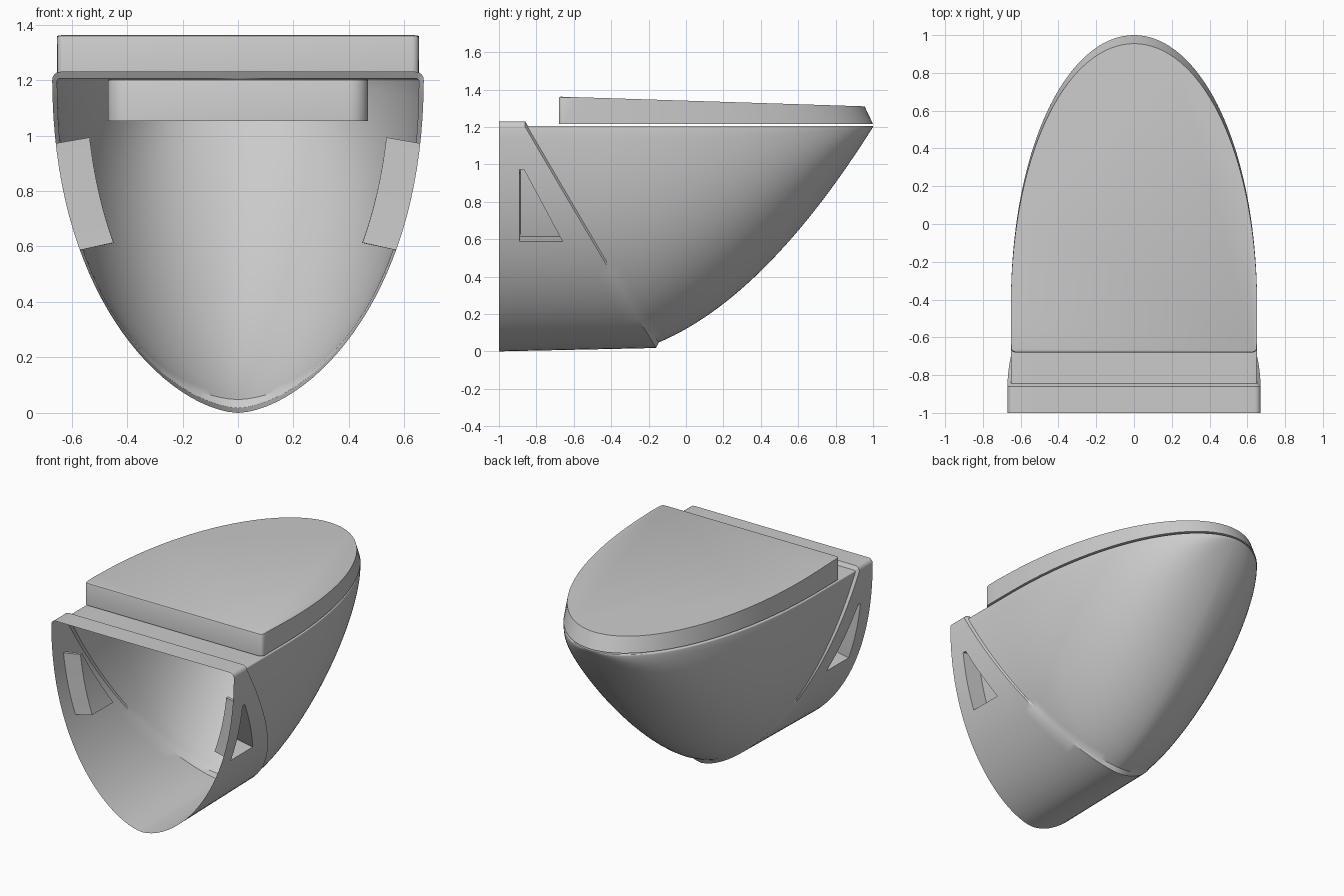
import bpy, bmesh, math
from mathutils import Vector

if "Cube" in bpy.data.objects:
    bpy.data.objects.remove(bpy.data.objects["Cube"])


def finish(bm, name, angle=32):
    bmesh.ops.remove_doubles(bm, verts=bm.verts, dist=1e-4)
    bmesh.ops.recalc_face_normals(bm, faces=bm.faces)
    me = bpy.data.meshes.new(name)
    bm.to_mesh(me)
    bm.free()
    ob = bpy.data.objects.new(name, me)
    bpy.context.collection.objects.link(ob)
    bpy.ops.object.select_all(action='DESELECT')
    ob.select_set(True)
    bpy.context.view_layer.objects.active = ob
    bpy.ops.object.shade_smooth_by_angle(angle=math.radians(angle))
    return ob


def half_width(y):
    """Plan outline shared by the bowl top and the lid."""
    d = min(max((y + 0.45) / 1.45, 0), 1)
    return 0.652 * math.sqrt(1 - d ** 2.1)


def keel(y):
    """Height of the lowest line of the bowl."""
    if y < -0.16:
        return 0.042 * math.exp((y + 0.16) * 9.7)
    return 0.12 + 0.571 * y + 0.509 * y * y


def section_x(t):
    return (1 - (1 - min(max(t, 0), 1)) ** 2.2) ** (1 / 1.7)


# Half section: (height fraction, corner angle, deck fraction)
SECTION = [((k / 30) ** 1.7, 0, 1) for k in range(31)]
SECTION += [(1, a * math.pi / 8, 1) for a in range(1, 5)]
SECTION += [(1, math.pi / 2, 1 - k / 6) for k in range(1, 7)]


def place(key, w, y, low, high, r):
    t, a, f = key
    h = max(high - low, 1e-6)
    r = min(r, 0.2 * w, 0.3 * h)
    x = (w * section_x(t * (1 - r / h)) - r + r * math.cos(a)) * f
    return Vector((max(x, 0), y, low + (h - r) * t + r * math.sin(a)))


def split_y(key):
    """Slanted step between the rear collar and the bowl."""
    return -0.16 - 0.70 * key[0]


# Bowl shell: rear collar rows, then bowl rows running to the tip
rows = []
for j in range(9):
    row = []
    for key in SECTION:
        y = -1 + (split_y(key) + 1) * j / 8
        row.append(place(key, 0.67, y, 0.018 * (y + 1) / 0.84, 1.23, 0.03))
    rows.append(row)
for j in range(45):
    row = []
    for key in SECTION:
        y0 = split_y(key) + 0.015
        y = y0 + (1 - y0) * math.sin(j / 44 * math.pi / 2)
        row.append(place(key, half_width(y), y, keel(y), 1.205, 0.008))
    rows.append(row)

bm = bmesh.new()
rings = []
for row in rows:
    full = row + [Vector((-p.x, p.y, p.z)) for p in row[-2:0:-1]]
    rings.append([bm.verts.new(p) for p in full])
for a, b in zip(rings, rings[1:]):
    n = len(a)
    for i in range(n):
        bm.faces.new((a[i], a[(i + 1) % n], b[(i + 1) % n], b[i]))
bmesh.ops.remove_doubles(bm, verts=bm.verts, dist=1e-4)

# Triangular side pockets: cut the outline, then push it inward
cuts = [((0, -0.89, 0.8), (0, -1, 0)), ((0, -0.8, 0.587), (0, 0, -1)),
        ((0, -0.66, 0.587), (0, 0.383, 0.205)), ((0, -0.87, 0.972), (0, 0, 1))]
for co, no in cuts:
    faces = [f for f in bm.faces if abs(f.calc_center_median().x) > 0.4
             and f.calc_center_median().y < -0.5
             and 0.45 < f.calc_center_median().z < 1.1]
    geom = set(faces)
    for f in faces:
        geom.update(f.edges)
        geom.update(f.verts)
    bmesh.ops.bisect_plane(bm, geom=list(geom), dist=1e-5, plane_co=co, plane_no=no)


def inside(f):
    c = f.calc_center_median()
    return abs(c.x) > 0.4 and all((c - Vector(co)).dot(Vector(no)) < 0 for co, no in cuts)


pocket = [f for f in bm.faces if inside(f)]
bmesh.ops.inset_region(bm, faces=pocket, thickness=0.004, use_boundary=True)
for v in {v for f in pocket for v in f.verts}:
    v.co += Vector((-0.122 if v.co.x > 0 else 0.122, 0, 0.024))
finish(bm, "bowl_shell")


def slab(name, back, front, sx, bottom, top_back, top_front, lean, corner):
    """Closed slab with a flat back and the rounded plan of the bowl."""
    bm = bmesh.new()
    half = []
    for k in range(4):
        a = k / 4 * math.pi / 2
        half.append((corner * (1 - math.sin(a)), corner * (1 - math.cos(a))))
    half = [(-i, back + j) for j, i in [(c[1], c[0]) for c in half]]
    pts = []
    w0 = half_width(-0.68) * sx
    for k in range(5):
        a = k / 4 * math.pi / 2
        pts.append((w0 - corner + corner * math.sin(a), back + corner - corner * math.cos(a)))
    start = back + corner
    for k in range(1, 37):
        s = math.sin(k / 36 * math.pi / 2)
        y = start + (front - start) * s
        plan = -0.68 + 1.68 * (y - back) / (front - back)
        pts.append((half_width(plan) * sx, y))
    pts += [(-x, y) for x, y in pts[-2::-1]]
    low = [bm.verts.new((x, y, bottom)) for x, y in pts]
    high = []
    for x, y in pts:
        f = (y - back) / (front - back)
        high.append(bm.verts.new((x, y - lean * f, top_back + (top_front - top_back) * f)))
    n = len(pts)
    for i in range(n):
        bm.faces.new((low[i], low[(i + 1) % n], high[(i + 1) % n], high[i]))
    bm.faces.new(low[::-1])
    rim = bm.faces.new(high)
    bmesh.ops.bevel(bm, geom=list(rim.edges), offset=0.01, segments=2,
                    profile=0.5, affect='EDGES', clamp_overlap=True)
    return finish(bm, name)


# Closed lid floating just above the deck
slab("lid", -0.68, 1.0, 1.0, 1.215, 1.362, 1.31, 0.045, 0.025)

# Basin hanging under the deck, seen through the open back
slab("basin", -0.50, 0.76, 0.72, 1.052, 1.203, 1.203, 0.0, 0.07)
